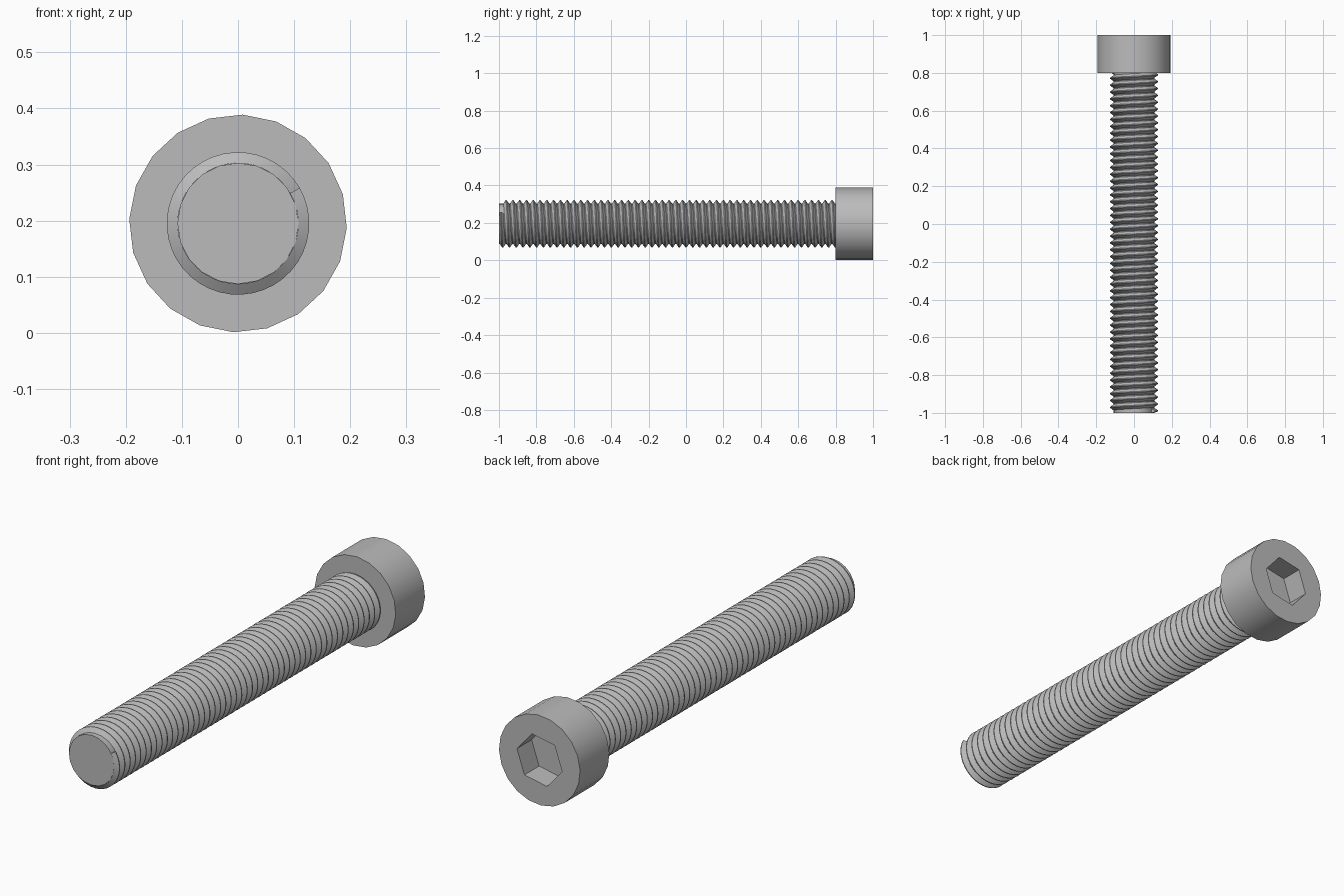
import bpy, bmesh, math
from mathutils import Vector

if "Cube" in bpy.data.objects:
    bpy.data.objects.remove(bpy.data.objects["Cube"])

AXIS_Z = 0.195
TIP, SEAT, BACK = -1.0, 0.8, 1.0
PITCH, MAJOR, MINOR = 0.0363, 0.127, 0.1075
START = math.radians(30)          # angle where the thread begins

steel = bpy.data.materials.new("grey steel")
steel.use_nodes = True
grey = (0.5, 0.5, 0.5, 1)
steel.diffuse_color = grey
steel.node_tree.nodes["Principled BSDF"].inputs["Base Color"].default_value = grey


def point(radius, angle, y):
    return Vector((radius * math.cos(angle), y, AXIS_Z + radius * math.sin(angle)))


def ring(bm, sides, radius, y, phase=0.0):
    return [bm.verts.new(point(radius, math.radians(phase) + math.tau * i / sides, y))
            for i in range(sides)]


def bridge(bm, a, b):
    for i in range(len(a)):
        j = (i + 1) % len(a)
        bm.faces.new((a[i], a[j], b[j], b[i]))


def finish(bm, name, angle):
    bmesh.ops.recalc_face_normals(bm, faces=bm.faces[:])
    mesh = bpy.data.meshes.new(name)
    bm.to_mesh(mesh)
    bm.free()
    mesh.materials.append(steel)
    obj = bpy.data.objects.new(name, mesh)
    bpy.context.collection.objects.link(obj)
    bpy.ops.object.select_all(action='DESELECT')
    obj.select_set(True)
    bpy.context.view_layer.objects.active = obj
    bpy.ops.object.shade_smooth_by_angle(angle=math.radians(angle))


# Cylindrical head with a hexagonal socket sunk into the back
bm = bmesh.new()
seat = ring(bm, 20, 0.194, SEAT, 87.6)
rim = ring(bm, 20, 0.194, BACK, 87.6)
mouth = ring(bm, 6, 0.11, BACK, 11)
floor = ring(bm, 6, 0.11, BACK - 0.1, 11)
bm.faces.new(seat)
bm.faces.new(floor)
bridge(bm, seat, rim)
bridge(bm, mouth, floor)
border = [bm.edges.get((loop[i - 1], loop[i])) for loop in (rim, mouth) for i in range(len(loop))]
bmesh.ops.triangle_fill(bm, edges=border, use_beauty=True, normal=(0, 1, 0))
finish(bm, "socket_head", 30)

# Plain core of the shaft
bm = bmesh.new()
tip = ring(bm, 20, 0.108, TIP, 90)
root = ring(bm, 20, 0.108, SEAT + 0.02, 90)
bm.faces.new(tip)
bm.faces.new(root)
bridge(bm, tip, root)
finish(bm, "shaft_core", 30)

# Right-handed helical thread swept around the core
PROFILE = ((-0.44, MINOR), (-0.06, MAJOR), (0.06, MAJOR), (0.44, MINOR))
STEPS = 40
first_crest = TIP + 0.008
turns = (SEAT + 0.01 - first_crest) / PITCH
bm = bmesh.new()
previous = None
for i in range(int(turns * STEPS) + 1):
    turn = i / STEPS
    angle = START - math.tau * turn
    centre = first_crest + PITCH * turn
    section = [bm.verts.new(point(r, angle, max(TIP, centre + PITCH * offset)))
               for offset, r in PROFILE]
    if previous:
        for a in range(3):
            bm.faces.new((previous[a], previous[a + 1], section[a + 1], section[a]))
    else:
        bm.faces.new(section)
    previous = section
bm.faces.new(previous)
finish(bm, "screw_thread", 30)
